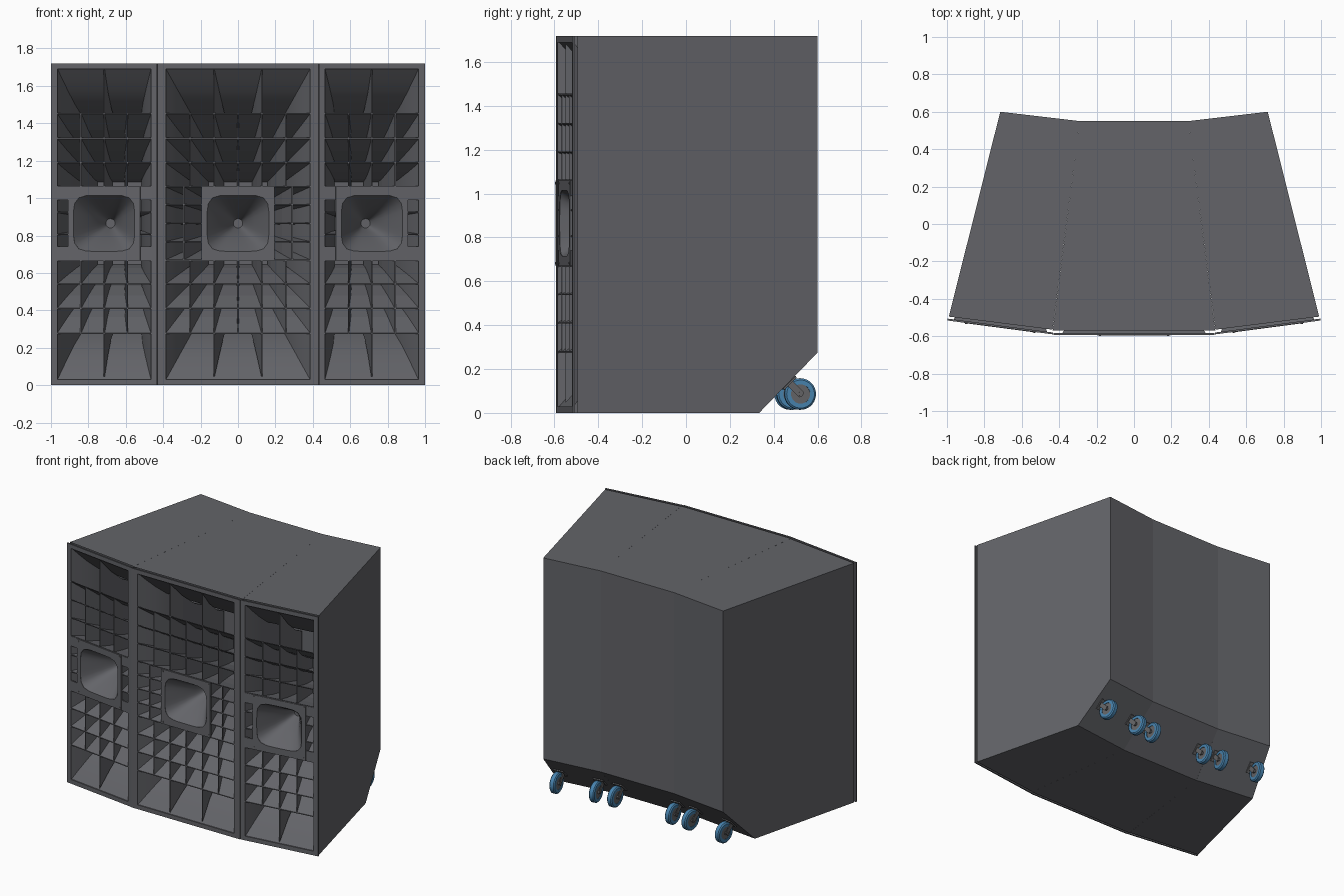
import bpy, bmesh, math
from mathutils import Matrix, Vector

if "Cube" in bpy.data.objects:
    bpy.data.objects.remove(bpy.data.objects["Cube"])

ZC, TOP, DEPTH = 0.865, 1.72, 0.3      # horn centre height, cabinet height, horn depth


def material(name, rgb):
    m = bpy.data.materials.new(name)
    m.diffuse_color = (*rgb, 1)
    m.use_nodes = True
    m.node_tree.nodes["Principled BSDF"].inputs["Base Color"].default_value = m.diffuse_color
    return m


GREY = material("cabinet_grey", (0.125, 0.127, 0.14))
BLUE = material("wheel_blue", (0.065, 0.23, 0.43))
HUB = material("hub_grey", (0.13, 0.13, 0.135))


def finish(bm, name, mat, matrix, toward=None, smooth=False):
    """Turn a bmesh into an object; open shells face the point 'toward'."""
    if toward is None:
        bmesh.ops.recalc_face_normals(bm, faces=bm.faces)
    else:
        bm.normal_update()
        for f in bm.faces:
            if f.normal.dot(Vector(toward) - f.calc_center_median()) < 0:
                f.normal_flip()
    me = bpy.data.meshes.new(name)
    bm.to_mesh(me)
    bm.free()
    ob = bpy.data.objects.new(name, me)
    bpy.context.collection.objects.link(ob)
    me.materials.append(mat)
    me.transform(matrix)
    if smooth:
        bpy.ops.object.select_all(action='DESELECT')
        ob.select_set(True)
        bpy.context.view_layer.objects.active = ob
        bpy.ops.object.shade_smooth_by_angle(angle=math.radians(35))
    return ob


def loft(bm, loops, close=False, caps=(False, False)):
    rings = [[bm.verts.new(p) for p in loop] for loop in loops]
    n = len(rings[0])
    pairs = list(zip(rings, rings[1:])) + ([(rings[-1], rings[0])] if close else [])
    for a, b in pairs:
        for i in range(n):
            j = (i + 1) % n
            bm.faces.new((a[i], a[j], b[j], b[i]))
    for use, ring in zip(caps, (rings[0], rings[-1])):
        if use:
            bm.faces.new(ring)


def rect(hw, z0, z1, d):
    return [(-hw, d, z0), (hw, d, z0), (hw, d, z1), (-hw, d, z1)]


def flare(u, z, t):
    """Pull a mouth point towards the horn axis at relative depth t."""
    c = 1 - (1 - t) ** 1.5
    return u * (1 - 0.36 * c), ZC + (z - ZC) * (1 - 0.3 * c)


def vane(bm, a, b, back=0.012):
    """Wedge-shaped blade from a mouth line a-b running into the horn."""
    vertical = a[0] == b[0]
    loops = []
    for t in (0, 0.35, 0.7, 0.97):
        th = 0.003 + back * t
        pts = []
        for (u, z), s in ((a, -1), (b, -1), (b, 1), (a, 1)):
            fu, fz = flare(u, z, t)
            pts.append((fu + s * th * vertical, 0.003 + t * DEPTH, fz + s * th * (not vertical)))
        loops.append(pts)
    loft(bm, loops, caps=(True, True))


def oval(a, b, power, d, n=32):
    out = []
    for i in range(n):
        w = 2 * math.pi * i / n
        c, s = math.cos(w), math.sin(w)
        r = (abs(c / a) ** power + abs(s / b) ** power) ** (-1 / power)
        out.append((r * c, d, ZC + r * s))
    return out


def square(h, d, n=32):
    out = []
    for i in range(n):
        c, s = math.cos(2 * math.pi * i / n), math.sin(2 * math.pi * i / n)
        m = max(abs(c), abs(s))
        out.append((h * c / m, d, ZC + h * s / m))
    return out


def cabinet(side, mat, plan, hw, mouth, cols, big_cols):
    # tapered box with a sloped lower back edge
    bm = bmesh.new()
    loops = []
    for front, back in plan:
        f, b = Vector(front), Vector(back)
        foot = b.lerp(f, 0.243)
        loops.append([(*f, 0), (*f, TOP), (*b, TOP), (*b, 0.275), (*foot, 0)])
    a, b = [[bm.verts.new(p) for p in l] for l in loops]
    for i in range(5):
        if i != 0:                      # front stays open for the horn
            j = (i + 1) % 5
            bm.faces.new((a[i], a[j], b[j], b[i]))
    bm.faces.new((a[0], a[4], a[3], a[2], a[1]))
    bm.faces.new(b)
    # the box is convex, so point every face away from its middle
    mid = sum((v.co for v in bm.verts), Vector()) / len(bm.verts)
    bm.normal_update()
    for f in bm.faces:
        if f.normal.dot(f.calc_center_median() - mid) < 0:
            f.normal_flip()
    me = bpy.data.meshes.new(side + "_body")
    bm.to_mesh(me)
    bm.free()
    me.materials.append(GREY)
    bpy.context.collection.objects.link(bpy.data.objects.new(side + "_body", me))

    # front frame
    bm = bmesh.new()
    loft(bm, [rect(hw, 0, TOP, 0.01), rect(hw, 0, TOP, 0),
              rect(mouth, 0.03, 1.69, 0), rect(mouth, 0.03, 1.69, 0.01)], close=True)
    finish(bm, side + "_front_frame", GREY, mat)

    # flared horn shell with back wall
    bm = bmesh.new()
    loops = []
    for t in (0, 0.15, 0.35, 0.6, 1):
        loops.append([(flare(u, z, t)[0], 0.008 + t * DEPTH, flare(u, z, t)[1])
                      for u, _, z in rect(mouth, 0.03, 1.69, 0)])
    loft(bm, loops, caps=(False, True))
    finish(bm, side + "_horn_shell", GREY, mat, toward=(0, 0, ZC), smooth=True)

    # shelves and upright vanes above and below the centre
    bm = bmesh.new()
    for s in (1, -1):
        for h in (0.197, 0.325, 0.455, 0.588):
            vane(bm, (-mouth, ZC + s * h), (mouth, ZC + s * h), 0.004)
        for i in range(1, cols):
            u = mouth * (2 * i / cols - 1)
            vane(bm, (u, ZC + s * 0.2), (u, ZC + s * 0.588), 0.005)
        for i in range(1, big_cols):
            u = mouth * (2 * i / big_cols - 1)
            vane(bm, (u, ZC + s * 0.588), (u, ZC + s * 0.82))
        # small cells beside the centre horn
        vane(bm, (s * 0.193, 0.67), (s * 0.193, 1.06), 0.004)
        rows = (-0.1, 0, 0.1) if cols > 4 else (-0.06, 0.06)
        for h in rows:
            vane(bm, (s * 0.195, ZC + h), (s * mouth, ZC + h), 0.004)
        if cols > 4:
            vane(bm, (s * 0.29, 0.67), (s * 0.29, 1.06), 0.004)
        else:
            for z0, z1 in ((0.67, 0.74), (0.99, 1.06)):
                u0, u1 = s * 0.19, s * mouth
                loft(bm, [[(u0, d, z0), (u1, d, z0), (u1, d, z1), (u0, d, z1)]
                          for d in (0.001, 0.01)], caps=(True, True))
    finish(bm, side + "_horn_vanes", GREY, mat)

    # centre horn plate with rounded opening
    bm = bmesh.new()
    loft(bm, [square(0.195, 0.012), square(0.195, -0.002),
              oval(0.165, 0.15, 5, -0.002), oval(0.165, 0.15, 5, 0.012)], close=True)
    finish(bm, side + "_centre_plate", GREY, mat)

    # centre horn, rounded mouth narrowing to a round throat
    bm = bmesh.new()
    rim, throat = oval(0.165, 0.15, 5, 0), oval(0.025, 0.025, 2, 0)
    loops = []
    for t in (0, 0.1, 0.25, 0.45, 0.7, 1):
        k = 1 - (1 - t) ** 1.3
        loops.append([(p[0] + (q[0] - p[0]) * k, t * 0.26, p[2] + (q[2] - p[2]) * k)
                      for p, q in zip(rim, throat)])
    loft(bm, loops, caps=(False, True))
    finish(bm, side + "_centre_horn", GREY, mat, toward=(0, -0.05, ZC), smooth=True)

    # plate bolts
    bm = bmesh.new()
    for su in (-1, 1):
        for sz in (-1, 1):
            m = Matrix.Translation((su * 0.182, -0.002, ZC + sz * 0.182)) @ Matrix.Rotation(math.pi / 2, 4, 'X')
            bmesh.ops.create_cone(bm, cap_ends=True, segments=8, radius1=0.006, radius2=0.006, depth=0.006, matrix=m)
    finish(bm, side + "_plate_bolts", HUB, mat)


def box(bm, size, at):
    m = Matrix.Translation(at) @ Matrix.Rotation(math.radians(-45), 4, 'X') @ Matrix.Diagonal((*size, 1))
    bmesh.ops.create_cube(bm, size=1, matrix=m)


def caster(name, x, y, angle):
    mat = Matrix.Translation((x, y, 0.086)) @ Matrix.Rotation(angle, 4, 'Z')

    def ring(w, r):
        return [(w, r * math.cos(math.pi * i / 14), r * math.sin(math.pi * i / 14)) for i in range(28)]
    # tyre
    bm = bmesh.new()
    loft(bm, [ring(-0.02, 0.044), ring(-0.02, 0.064), ring(-0.013, 0.072),
              ring(0.013, 0.072), ring(0.02, 0.064), ring(0.02, 0.044)], close=True)
    finish(bm, name + "_tyre", BLUE, mat, smooth=True)
    # hub and axle
    bm = bmesh.new()
    loft(bm, [ring(-0.016, 0.045), ring(0.016, 0.045)], caps=(True, True))
    loft(bm, [ring(-0.032, 0.011), ring(0.032, 0.011)], caps=(True, True))
    finish(bm, name + "_hub", HUB, mat, smooth=True)
    # fork legs and mounting plate, square to the sloped edge
    bm = bmesh.new()
    for s in (-1, 1):
        box(bm, (0.005, 0.085, 0.032), (s * 0.026, -0.026, 0.026))
    box(bm, (0.075, 0.008, 0.08), (0, -0.051, 0.051))
    finish(bm, name + "_fork", HUB, mat)


# centre cabinet
cabinet("centre", Matrix.Translation((0, -0.593, 0)),
        [((-0.435, -0.57), (-0.29, 0.55)), ((0.435, -0.57), (0.29, 0.55))], 0.43, 0.385, 6, 3)
# angled side cabinets
TURN = math.radians(7.5)
for s, side in ((-1, "left"), (1, "right")):
    place = Matrix.Translation((s * 0.716, -0.553, 0)) @ Matrix.Rotation(s * TURN, 4, 'Z')
    cabinet(side, place, [((s * 0.435, -0.565), (s * 0.29, 0.55)),
                          ((s * 0.99, -0.495), (s * 0.715, 0.6))], 0.285, 0.252, 4, 2)
    for part, x, y, a in (("centre", 0.23, 0.475, 0), ("inner", 0.375, 0.485, TURN), ("outer", 0.665, 0.52, TURN)):
        caster(f"{side}_{part}_caster", s * x, y, s * a)
